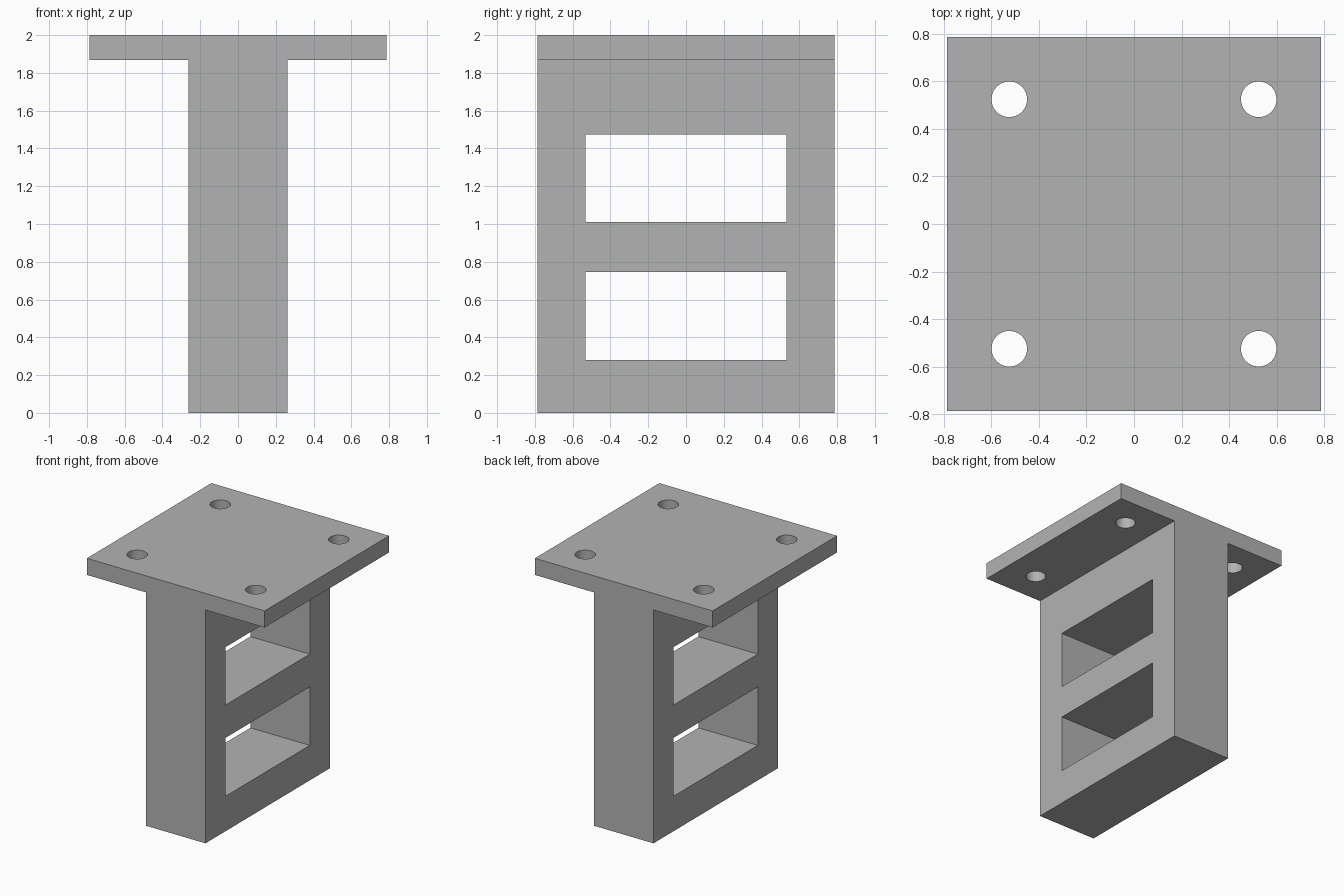
import bpy
import bmesh
from math import radians
from mathutils import Matrix, Vector

if "Cube" in bpy.data.objects:
    bpy.data.objects.remove(bpy.data.objects["Cube"], do_unlink=True)

HALF = 0.787         # half width of plate, half depth of whole bracket
POST = 0.263         # half width of post
UNDERSIDE = 1.867    # underside of plate
TOP = 2.0
HOLE_POS, HOLE_RADIUS = 0.525, 0.075
WINDOW_HALF = 0.532
WINDOWS = [(0.28, 0.747), (1.01, 1.473)]

grey = bpy.data.materials.new("plain grey")
grey.use_nodes = True
colour = (0.45, 0.45, 0.45, 1)
grey.diffuse_color = colour
grey.node_tree.nodes["Principled BSDF"].inputs["Base Color"].default_value = colour


def make_object(name, bm):
    bmesh.ops.recalc_face_normals(bm, faces=bm.faces)
    mesh = bpy.data.meshes.new(name)
    bm.to_mesh(mesh)
    bm.free()
    mesh.materials.append(grey)
    obj = bpy.data.objects.new(name, mesh)
    bpy.context.collection.objects.link(obj)
    return obj


# T-shaped bracket: profile extruded from front to back
right_side = [(POST, 0), (POST, UNDERSIDE), (HALF, UNDERSIDE), (HALF, TOP)]
profile = right_side + [(-x, z) for x, z in reversed(right_side)]
bm = bmesh.new()
face = bm.faces.new([bm.verts.new((x, -HALF, z)) for x, z in profile])
extruded = bmesh.ops.extrude_face_region(bm, geom=[face])["geom"]
bmesh.ops.translate(bm, vec=Vector((0, 2 * HALF, 0)),
                    verts=[v for v in extruded if isinstance(v, bmesh.types.BMVert)])
bracket = make_object("t_bracket", bm)

# Cutter for the two windows through the post and four bolt holes in the plate
bm = bmesh.new()
for low, high in WINDOWS:
    bmesh.ops.create_cube(bm, size=1, matrix=Matrix.Translation((0, 0, (low + high) / 2))
                          @ Matrix.Diagonal((POST * 3, WINDOW_HALF * 2, high - low, 1)))
for x in (-HOLE_POS, HOLE_POS):
    for y in (-HOLE_POS, HOLE_POS):
        bmesh.ops.create_cone(bm, cap_ends=True, segments=48, radius1=HOLE_RADIUS,
                              radius2=HOLE_RADIUS, depth=0.4,
                              matrix=Matrix.Translation((x, y, (UNDERSIDE + TOP) / 2)))
cutter = make_object("opening_cutter", bm)
cutter.hide_render = True

cut = bracket.modifiers.new("openings", 'BOOLEAN')
cut.operation = 'DIFFERENCE'
cut.solver = 'EXACT'
cut.object = cutter

bpy.ops.object.select_all(action='DESELECT')
bpy.context.view_layer.objects.active = bracket
bracket.select_set(True)
bpy.ops.object.modifier_apply(modifier=cut.name)
bpy.data.objects.remove(cutter, do_unlink=True)

# Smooth hole walls, crisp edges elsewhere
bpy.ops.object.shade_smooth_by_angle(angle=radians(30))
